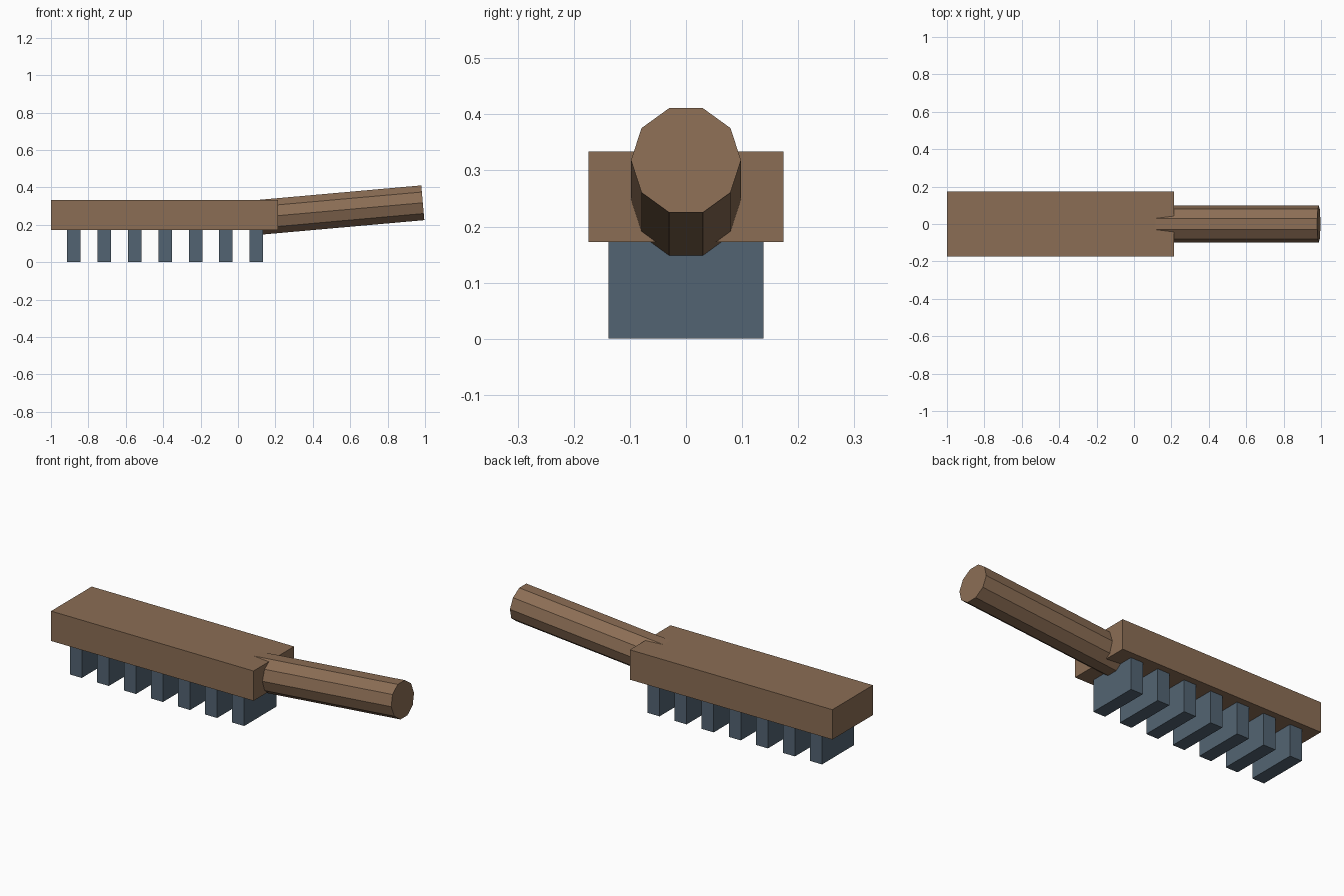
import bpy
from math import pi, atan2, hypot
from mathutils import Matrix, Vector

cube = bpy.data.objects.get("Cube")
if cube:
    bpy.data.objects.remove(cube, do_unlink=True)


def make_material(name, color):
    mat = bpy.data.materials.new(name)
    mat.use_nodes = True
    mat.diffuse_color = color
    bsdf = mat.node_tree.nodes["Principled BSDF"]
    bsdf.inputs["Base Color"].default_value = color
    bsdf.inputs["Roughness"].default_value = 0.8
    return mat


def box(name, low, high, mat):
    low, high = Vector(low), Vector(high)
    bpy.ops.mesh.primitive_cube_add(size=1)
    obj = bpy.context.object
    obj.name = name
    obj.data.transform(Matrix.Translation((low + high) / 2) @ Matrix.Diagonal((*(high - low), 1)))
    obj.data.materials.append(mat)
    return obj


wood = make_material("brown wood", (0.26, 0.155, 0.09, 1))
bristle = make_material("slate blue bristle", (0.086, 0.127, 0.17, 1))

# Wooden head block
HEAD_BOTTOM = 0.172
box("head", (-1, -0.174, HEAD_BOTTOM), (0.215, 0.174, 0.334), wood)

# Row of bristle blocks under the head
for i in range(7):
    x = -0.877 + i * 0.1625
    box(f"bristle_block_{i + 1}", (x - 0.036, -0.138, 0),
        (x + 0.036, 0.138, HEAD_BOTTOM + 0.005), bristle)

# Ten-sided handle, tilted up away from the head
start, end = Vector((0.122, 0, 0.241)), Vector((0.988, 0, 0.318))
span = end - start
tilt = pi / 2 - atan2(span.z, span.x)
bpy.ops.mesh.primitive_cylinder_add(vertices=10, radius=0.098, depth=hypot(span.x, span.z),
                                    location=(start + end) / 2, rotation=(0, tilt, 0))
handle = bpy.context.object
handle.name = "handle"
handle.data.materials.append(wood)
